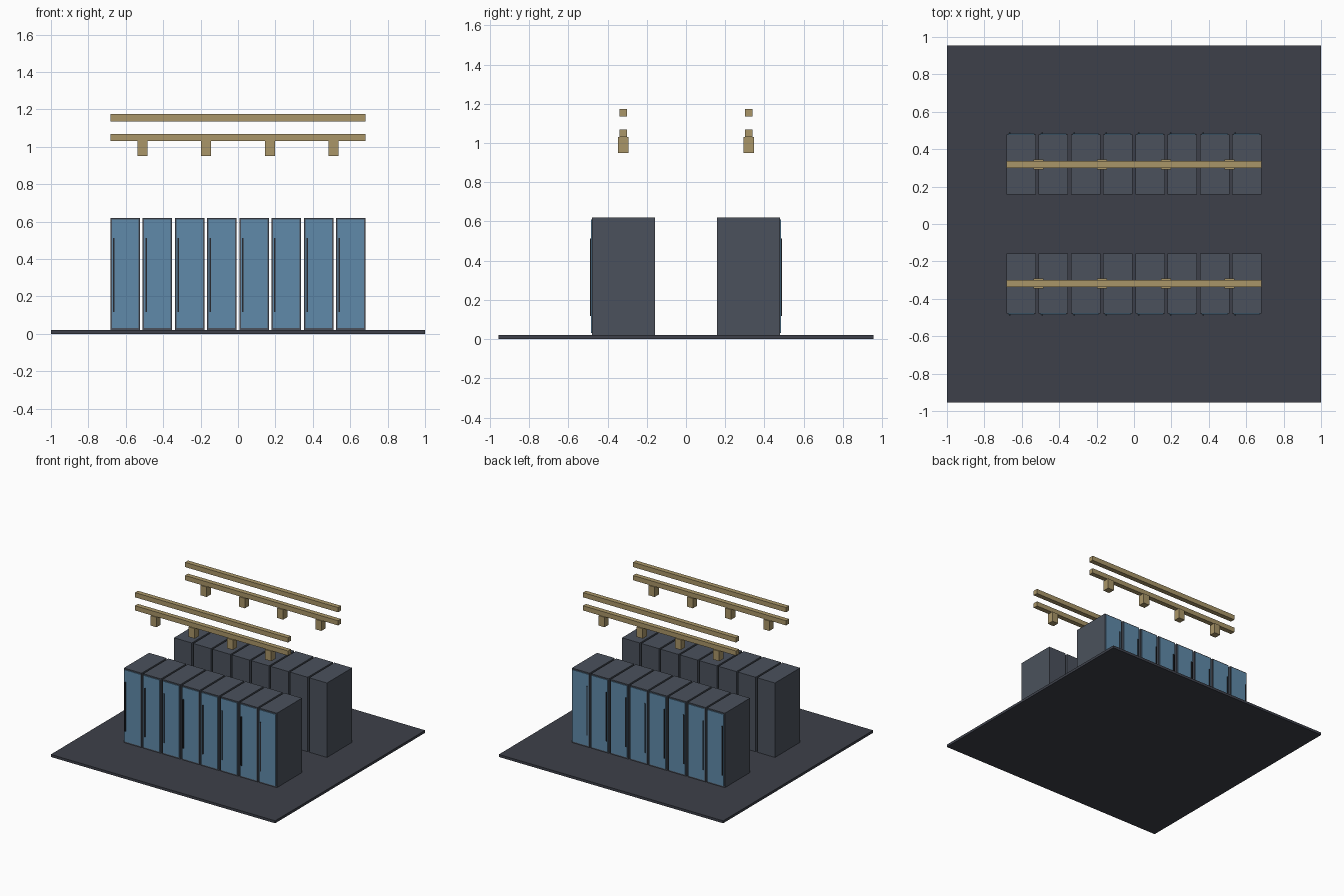
import bpy

if "Cube" in bpy.data.objects:
    bpy.data.objects.remove(bpy.data.objects["Cube"])


def material(name, rgb):
    m = bpy.data.materials.new(name)
    m.diffuse_color = (*rgb, 1)
    m.use_nodes = True
    m.node_tree.nodes["Principled BSDF"].inputs["Base Color"].default_value = m.diffuse_color
    return m


FLOOR = material("floor_grey", (0.047, 0.051, 0.067))
BODY = material("cabinet_grey", (0.07, 0.083, 0.107))
DOOR = material("door_blue", (0.115, 0.255, 0.40))
DARK = material("handle_dark", (0.02, 0.022, 0.028))
BRASS = material("tray_brass", (0.40, 0.305, 0.14))


def box(name, x, y, z, mat):
    """Box from (min, max) ranges on each axis."""
    ranges = [sorted(r) for r in (x, y, z)]
    bpy.ops.mesh.primitive_cube_add(size=1, location=[(a + b) / 2 for a, b in ranges])
    ob = bpy.context.object
    ob.name = name
    ob.scale = [b - a for a, b in ranges]
    bpy.ops.object.transform_apply(location=False, rotation=False, scale=True)
    ob.data.materials.append(mat)
    return ob


HALF = 0.682      # half length of a row
WIDTH = 0.158     # cabinet width
COUNT = 8
PITCH = (2 * HALF - WIDTH) / (COUNT - 1)
ROW_Y = 0.319     # row centre line

# Floor slab
box("floor", (-1, 1), (-0.955, 0.955), (0, 0.02), FLOOR)

# Two mirrored rows with doors facing outward
for side, row in ((-1, "front"), (1, "back")):
    for i in range(COUNT):
        x0 = -HALF + i * PITCH
        x1 = x0 + WIDTH
        box(f"{row}_cabinet_{i + 1}", (x0, x1),
            (side * 0.159, side * 0.479), (0.02, 0.62), BODY)
        box(f"{row}_door_{i + 1}", (x0 + 0.008, x1 - 0.008),
            (side * 0.475, side * 0.484), (0.032, 0.61), DOOR)
        box(f"{row}_handle_{i + 1}", (x0 + 0.014, x0 + 0.022),
            (side * 0.480, side * 0.489), (0.117, 0.513), DARK)

    # Overhead cable rails and the drop blocks below them
    y = side * ROW_Y
    for name, z in (("lower", 1.03), ("upper", 1.136)):
        box(f"{row}_{name}_rail", (-HALF, HALF), (y - 0.019, y + 0.019),
            (z, z + 0.038), BRASS)
    for i in range(4):
        x = -HALF + (i + 0.5) * HALF / 2
        box(f"{row}_drop_block_{i + 1}", (x - 0.027, x + 0.027),
            (y - 0.027, y + 0.027), (0.95, 1.03), BRASS)
